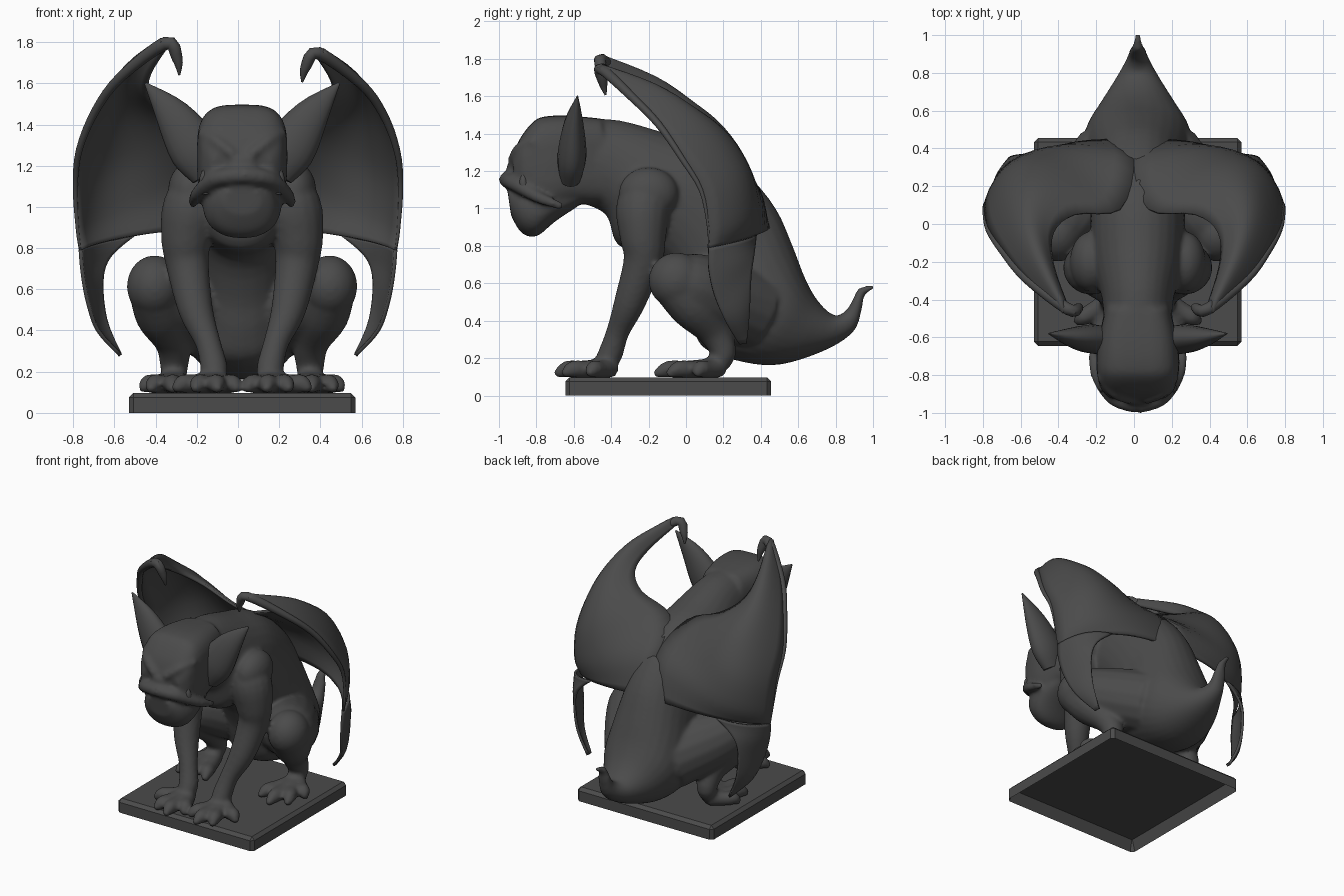
import bpy, bmesh, math
from mathutils import Vector

if "Cube" in bpy.data.objects:
    bpy.data.objects.remove(bpy.data.objects["Cube"])

stone = bpy.data.materials.new("dark_stone")
stone.use_nodes = True
stone.diffuse_color = (0.07, 0.07, 0.07, 1)
stone.node_tree.nodes["Principled BSDF"].inputs["Base Color"].default_value = (0.07, 0.07, 0.07, 1)
CENTRE = 0.02


def finish(bm, name, x=0.0):
    bmesh.ops.recalc_face_normals(bm, faces=bm.faces[:])
    mesh = bpy.data.meshes.new(name)
    bm.to_mesh(mesh)
    bm.free()
    mesh.materials.append(stone)
    ob = bpy.data.objects.new(name, mesh)
    bpy.context.collection.objects.link(ob)
    ob.location.x = x
    return ob


def smooth(ob, angle=50):
    bpy.ops.object.select_all(action='DESELECT')
    ob.select_set(True)
    bpy.context.view_layer.objects.active = ob
    bpy.ops.object.shade_smooth_by_angle(angle=math.radians(angle))


def spline(rows, steps=4):
    """Resample number tuples along a Catmull-Rom curve."""
    out = []
    for i in range(len(rows) - 1):
        p = [rows[max(i - 1, 0)], rows[i], rows[i + 1], rows[min(i + 2, len(rows) - 1)]]
        for s in range(steps):
            t = s / steps
            out.append([b + t / 2 * (c - a + t * (2 * a - 5 * b + 4 * c - d + t * (3 * (b - c) + d - a)))
                        for a, b, c, d in zip(*p)])
    return out + [list(rows[-1])]


def skin(bm, rings, n=20, square=1.0):
    """Bridge (centre, a, b) rings into a closed skin."""
    loops = []
    for centre, a, b in rings:
        loop = []
        for k in range(n):
            c, s = math.cos(math.tau * k / n), math.sin(math.tau * k / n)
            c, s = (math.copysign(abs(v) ** square, v) for v in (c, s))
            loop.append(bm.verts.new(centre + a * c + b * s))
        loops.append(loop)
    for p, q in zip(loops, loops[1:]):
        for k in range(n):
            bm.faces.new((p[k], p[k - 1], q[k - 1], q[k]))
    bm.faces.new(loops[0])
    bm.faces.new(loops[-1][::-1])


def trunk(bm, sections, square):
    """Sections are top y, top z, bottom y, bottom z, half width."""
    rings = []
    for ty, tz, by, bz, w in spline(sections):
        top, low = Vector((0, ty, tz)), Vector((0, by, bz))
        rings.append(((top + low) / 2, Vector((max(w, 0.008), 0, 0)), (top - low) / 2))
    skin(bm, rings, 28, square)


def tube(bm, path, ref=(1, 0, 0), flat=1.0, sides=(1, -1)):
    """Tapered tube through x, y, z, radius; repeated on each side."""
    pts = spline(path)
    for side in sides:
        rings = []
        for i, (x, y, z, r) in enumerate(pts):
            t = Vector(pts[min(i + 1, len(pts) - 1)][:3]) - Vector(pts[max(i - 1, 0)][:3])
            t.x *= side
            t.normalize()
            a = Vector(ref) - t * t.dot(Vector(ref))
            a.normalize()
            rings.append((Vector((x * side, y, z)), a * r * flat, t.cross(a) * r))
        skin(bm, rings, 16)


def ball(bm, centre, radii):
    made = bmesh.ops.create_uvsphere(bm, u_segments=24, v_segments=14, radius=1)
    for v in made["verts"]:
        v.co = Vector(c + p * r for c, p, r in zip(centre, v.co, radii))


# Plinth with a hollow underside
bm = bmesh.new()
bmesh.ops.create_cube(bm, size=1)
for v in bm.verts:
    v.co = Vector((v.co.x * 1.1, v.co.y * 1.1 - 0.095, v.co.z * 0.097 + 0.0485))
bmesh.ops.bevel(bm, geom=[e for e in bm.edges if max(v.co.z for v in e.verts) > 0.05],
                offset=0.022, segments=1, affect='EDGES')
bm.normal_update()
under = [f for f in bm.faces if f.normal.z < -0.9]
bmesh.ops.inset_region(bm, faces=under, thickness=0.035)
for v in {v for f in under for v in f.verts}:
    v.co.z += 0.075
finish(bm, "plinth", CENTRE)

# Torso running into the tail
bm = bmesh.new()
trunk(bm, [(-.55, 1.48, -.6, 1.04, .18), (-.35, 1.47, -.43, .97, .19), (-.1, 1.40, -.36, .80, .24),
           (.12, 1.33, -.14, .74, .25), (.33, 1.18, -.02, .55, .25), (.48, 1.0, .03, .38, .25),
           (.57, .8, .1, .25, .28), (.64, .62, .3, .18, .28), (.71, .5, .5, .165, .21),
           (.79, .43, .74, .24, .12), (.85, .45, .895, .34, .06), (.89, .51, .94, .46, .045),
           (.925, .575, .955, .535, .03), (1.01, .592, 1.0, .565, .014)], 0.95)

# Blocky head, heavy underjaw, lip, brow and nose
trunk(bm, [(-.45, 1.48, -.42, 1.02, .17), (-.6, 1.495, -.6, 1.02, .205), (-.73, 1.495, -.7, .99, .22),
           (-.81, 1.47, -.78, 1.0, .215), (-.89, 1.37, -.85, 1.02, .195), (-.93, 1.27, -.9, 1.04, .15)], 0.58)
trunk(bm, [(-.55, 1.12, -.58, 1.01, .15), (-.72, 1.13, -.7, .93, .19), (-.83, 1.13, -.8, .85, .185),
           (-.91, 1.12, -.88, .87, .15), (-.955, 1.1, -.935, .96, .09)], 0.9)
tube(bm, [(.24, -.66, 1.01, .02), (.22, -.79, 1.06, .032), (.13, -.92, 1.135, .04),
          (0, -.965, 1.155, .04)], (0, 0, 1))
tube(bm, [(.2, -.8, 1.36, .025), (.13, -.89, 1.32, .03), (.04, -.93, 1.25, .028)], (0, 0, 1))
ball(bm, (0, -.92, 1.22), (.075, .04, .04))

# Arms with rounded shoulders
tube(bm, [(.17, -.2, 1.14, .12), (.24, -.23, 1.0, .145), (.27, -.23, .85, .125), (.265, -.23, .72, .105),
          (.225, -.3, .5, .085), (.165, -.365, .34, .062), (.135, -.41, .21, .066), (.135, -.47, .14, .045)])
for side in (1, -1):
    ball(bm, (side * .25, -.2, 1.08), (.11, .16, .14))

# Haunches, knees and shins
tube(bm, [(.13, .35, .46, .22), (.27, .17, .53, .205), (.38, .02, .59, .175), (.42, -.07, .61, .13)])
tube(bm, [(.43, -.07, .6, .12), (.39, .04, .48, .13), (.335, .15, .34, .088), (.33, .2, .22, .068),
          (.33, .13, .145, .055)])
for side in (1, -1):
    ball(bm, (side * .425, -.05, .615), (.135, .15, .15))

# Paws: toes fan out from each ankle
for ankle, tips in [((.14, -.40), [(.02, -.62), (.12, -.70), (.23, -.66), (.33, -.52)]),
                    ((.33, .18), [(.22, -.10), (.34, -.17), (.45, -.10), (.49, .05)])]:
    for tx, ty in tips:
        ax, ay = ankle
        tube(bm, [(ax, ay, .15, .055), ((ax + tx) / 2, (ay + ty) / 2, .14, .048),
                  (ax + (tx - ax) * .8, ay + (ty - ay) * .8, .14, .045), (tx, ty, .108, .018)])
body = finish(bm, "body", CENTRE)
fuse = body.modifiers.new("fuse", 'REMESH')
fuse.mode = 'VOXEL'
fuse.voxel_size = 0.013
fuse.use_smooth_shade = True
soften = body.modifiers.new("soften", 'SMOOTH')
soften.factor = 0.5
soften.iterations = 8
smooth(body, 180)

# Ears
bm = bmesh.new()
tube(bm, [(.16, -.62, 1.16, .09), (.23, -.61, 1.28, .125), (.34, -.6, 1.45, .085), (.47, -.58, 1.6, .006)],
     (0, 1, 0), 0.62)
smooth(finish(bm, "ears", CENTRE))

# Tusks and eyes
bm = bmesh.new()
tube(bm, [(.17, -.85, 1.07, .028), (.185, -.87, 1.14, .022), (.17, -.86, 1.21, .003)])
smooth(finish(bm, "tusks", CENTRE))
bm = bmesh.new()
for side in (1, -1):
    ball(bm, (side * .115, -.875, 1.24), (.035, .03, .02))
smooth(finish(bm, "eyes", CENTRE))

# Wings: cupped sheets given by inner edge, rear bulge and leading edge
membrane = [(.35, -.45, 1.77, .37, -.44, 1.81, .37, -.47, 1.80),
            (.43, -.22, 1.64, .51, -.17, 1.70, .57, -.29, 1.63),
            (.43, -.05, 1.54, .58, .03, 1.56, .69, -.15, 1.47),
            (.31, .05, 1.45, .58, .20, 1.41, .77, -.03, 1.28),
            (.07, .08, 1.345, .53, .33, 1.22, .79, .08, 1.1),
            (0, .33, 1.17, .52, .385, 1.0, .78, .12, .9),
            (.08, .44, .9, .5, .37, .86, .765, .12, .79)]
spike = [(.5, .37, .86, .68, .30, .83, .765, .12, .79), (.62, .36, .76, .715, .27, .72, .755, .12, .68),
         (.66, .345, .64, .705, .26, .59, .73, .15, .54), (.64, .335, .45, .67, .28, .42, .68, .21, .4),
         (.57, .32, .28, .572, .305, .28, .57, .285, .28)]


def sheet(bm, rows, n=12):
    grid = []
    for row in spline(rows):
        a, b, c = (Vector(row[i:i + 3]) for i in (0, 3, 6))
        us = [k / n for k in range(n + 1)]
        grid.append([bm.verts.new(a * (2 * u - 1) * (u - 1) + b * 4 * u * (1 - u)
                                  + c * u * (2 * u - 1)) for u in us])
    for p, q in zip(grid, grid[1:]):
        for k in range(n):
            bm.faces.new((p[k], p[k + 1], q[k + 1], q[k]))


def place_wing(bm, side):
    """Mirror to the side; the left wing tip droops outward a little."""
    for v in bm.verts:
        droop = min(max((v.co.z - 1.3) / 0.5, 0), 1) if side > 0 else 0
        v.co = Vector((side * (v.co.x + 0.04 * droop), v.co.y, v.co.z - 0.05 * droop))


for side, name in ((1, "left_wing"), (-1, "right_wing")):
    bm = bmesh.new()
    sheet(bm, membrane)
    sheet(bm, spike)
    place_wing(bm, side)
    wing = finish(bm, name)
    shell = wing.modifiers.new("thickness", 'SOLIDIFY')
    shell.thickness = 0.018
    shell.offset = 0
    smooth(wing)

    # Leading finger bone ending in a hooked claw
    bm = bmesh.new()
    bone = [(.285, -.43, 1.64, .005), (.295, -.445, 1.72, .026), (.35, -.45, 1.795, .032)]
    bone += [row[6:] + (.028 - .004 * i,) for i, row in enumerate(membrane) if i]
    tube(bm, bone, (0, 1, 0), sides=(1,))
    place_wing(bm, side)
    smooth(finish(bm, name + "_bone"))
